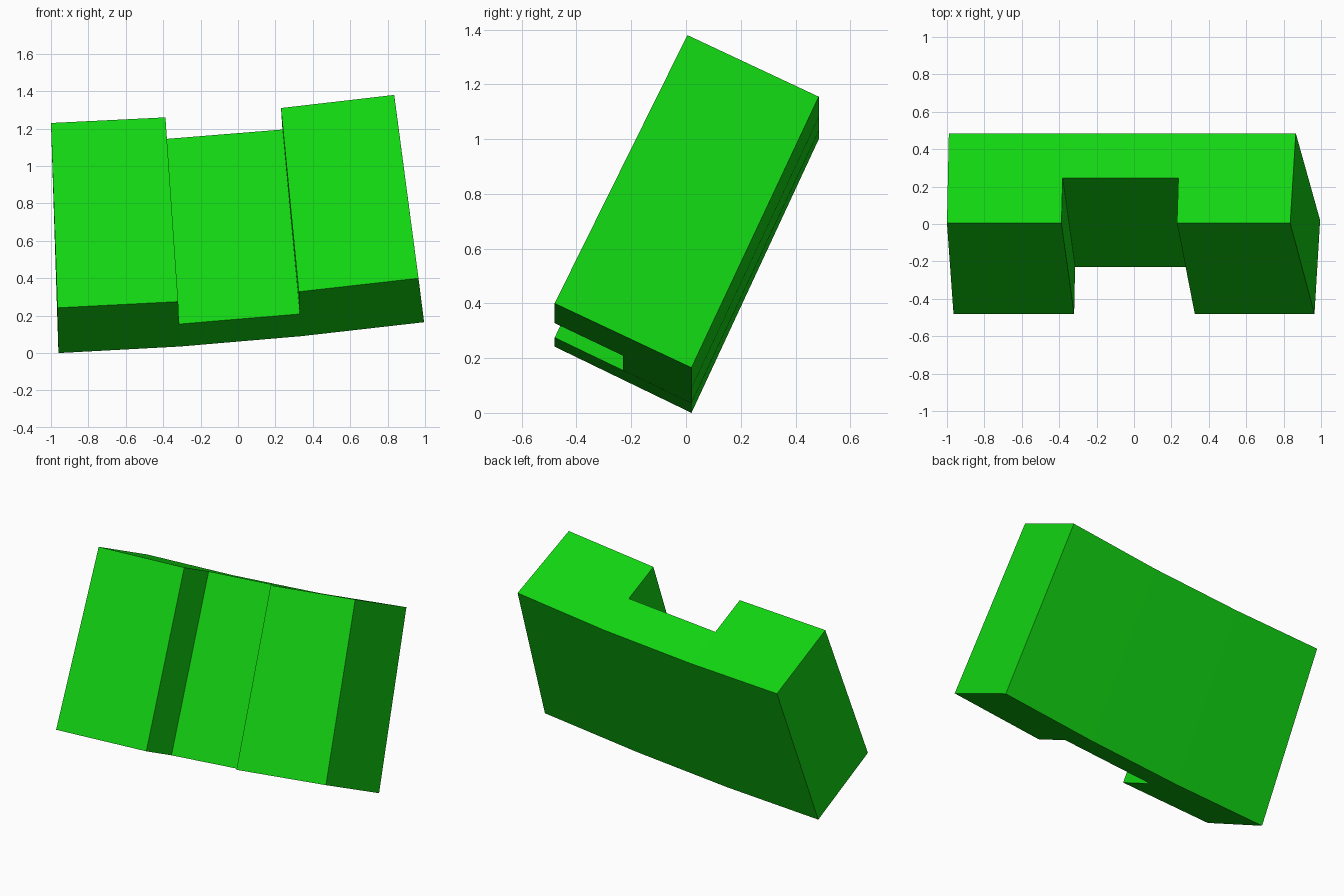
import bpy
import bmesh
from mathutils import Vector

cube = bpy.data.objects.get("Cube")
if cube:
    bpy.data.objects.remove(cube, do_unlink=True)

# Single green material
green = bpy.data.materials.new("bright green")
green.use_nodes = True
colour = (0.006, 0.66, 0.006, 1.0)
green.diffuse_color = colour
green.node_tree.nodes["Principled BSDF"].inputs["Base Color"].default_value = colour

# Edges of the bent block as (x, z) at four stations from right to left
Y_TOP_BACK, Y_TOP_FRONT = 0.485, 0.005
Y_BASE_BACK, Y_BASE_FRONT = 0.02, -0.48
top_back = [(-0.99, 1.0), (-0.375, 1.03), (0.245, 1.08), (0.865, 1.155)]
top_front = [(-1.0, 1.23), (-0.388, 1.26), (0.23, 1.31), (0.835, 1.38)]
base_back = [(-0.96, 0.0), (-0.31, 0.035), (0.335, 0.09), (0.995, 0.165)]
base_front = [(-0.965, 0.242), (-0.32, 0.275), (0.325, 0.328), (0.965, 0.40)]


def edge(points, y):
    return [Vector((x, y, z)) for x, z in points]


def outline(back, front):
    """U-shaped ring: along the back, then around the notch at the front."""
    mid = [(b + f) / 2 for b, f in zip(back, front)]
    return back + [front[3], front[2], mid[2], mid[1], front[1], front[0]]


bm = bmesh.new()
top = [bm.verts.new(p) for p in outline(edge(top_back, Y_TOP_BACK), edge(top_front, Y_TOP_FRONT))]
base = [bm.verts.new(p) for p in outline(edge(base_back, Y_BASE_BACK), edge(base_front, Y_BASE_FRONT))]

# Walls around the ring
for i in range(10):
    j = (i + 1) % 10
    bm.faces.new((top[i], top[j], base[j], base[i]))

# End caps: two arms and the recessed bridge
for ring in (top, base):
    for cap in ((0, 1, 7, 8, 9), (1, 2, 6, 7), (2, 3, 4, 5, 6)):
        bm.faces.new([ring[i] for i in cap])

bmesh.ops.recalc_face_normals(bm, faces=bm.faces)
mesh = bpy.data.meshes.new("notched_block")
bm.to_mesh(mesh)
bm.free()
mesh.materials.append(green)
block = bpy.data.objects.new("notched_block", mesh)
bpy.context.collection.objects.link(block)
